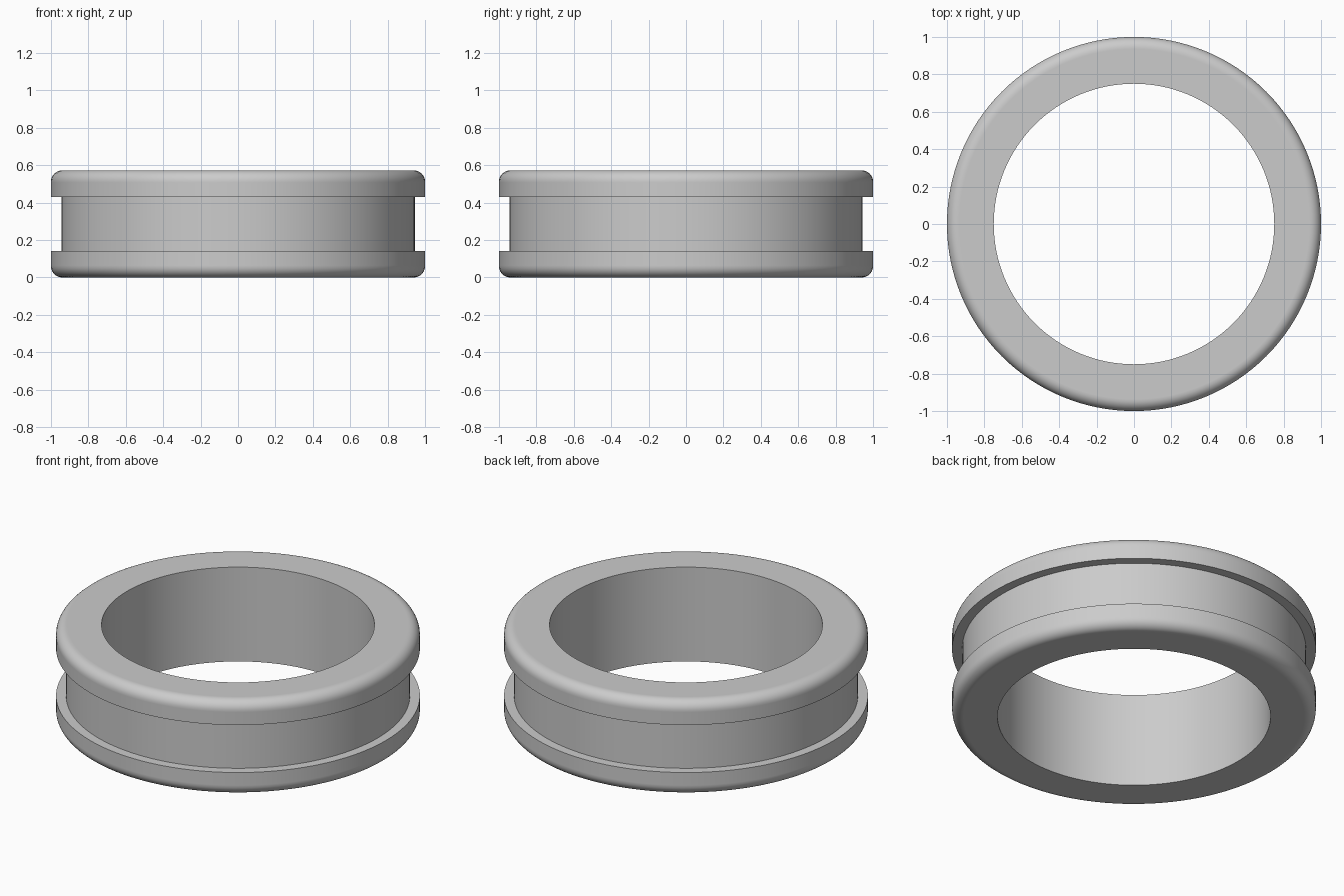
import bpy, bmesh, math

if "Cube" in bpy.data.objects:
    bpy.data.objects.remove(bpy.data.objects["Cube"], do_unlink=True)

OUTER, GROOVE, BORE = 1.0, 0.945, 0.75
HEIGHT, LIP, ROUND = 0.572, 0.142, 0.06
SEGMENTS, ARC_STEPS = 128, 8
HOLD = 0.004  # support loop spacing that keeps the flat faces flat

# Plain grey material
grey = bpy.data.materials.new("plain_grey")
grey.use_nodes = True
colour = (0.6, 0.6, 0.6, 1)
grey.diffuse_color = colour
grey.node_tree.nodes["Principled BSDF"].inputs["Base Color"].default_value = colour

# Lower half of the profile: bore, underside, rounded rim, lip, groove
lower = [(BORE, 0), (OUTER - ROUND - HOLD, 0)]
for i in range(ARC_STEPS + 1):
    a = math.pi / 2 * i / ARC_STEPS
    lower.append((OUTER - ROUND + ROUND * math.sin(a), ROUND - ROUND * math.cos(a)))
lower += [(OUTER, ROUND + HOLD), (OUTER, LIP), (GROOVE, LIP)]

# Mirror it about mid height to close the section
profile = lower + [(r, HEIGHT - z) for r, z in reversed(lower)]

# Revolve the section around z
bm = bmesh.new()
verts = [bm.verts.new((r, 0, z)) for r, z in profile]
edges = [bm.edges.new((v, verts[(i + 1) % len(verts)])) for i, v in enumerate(verts)]
bmesh.ops.spin(bm, geom=verts + edges, axis=(0, 0, 1), cent=(0, 0, 0),
               angle=math.tau, steps=SEGMENTS, use_merge=True)
bmesh.ops.remove_doubles(bm, verts=bm.verts, dist=0.0001)
bmesh.ops.recalc_face_normals(bm, faces=bm.faces)

mesh = bpy.data.meshes.new("grooved_ring")
bm.to_mesh(mesh)
bm.free()
mesh.materials.append(grey)
ring = bpy.data.objects.new("grooved_ring", mesh)
bpy.context.collection.objects.link(ring)

# Smooth walls with sharp corners
bpy.ops.object.select_all(action="DESELECT")
ring.select_set(True)
bpy.context.view_layer.objects.active = ring
bpy.ops.object.shade_smooth_by_angle(angle=math.radians(30))
